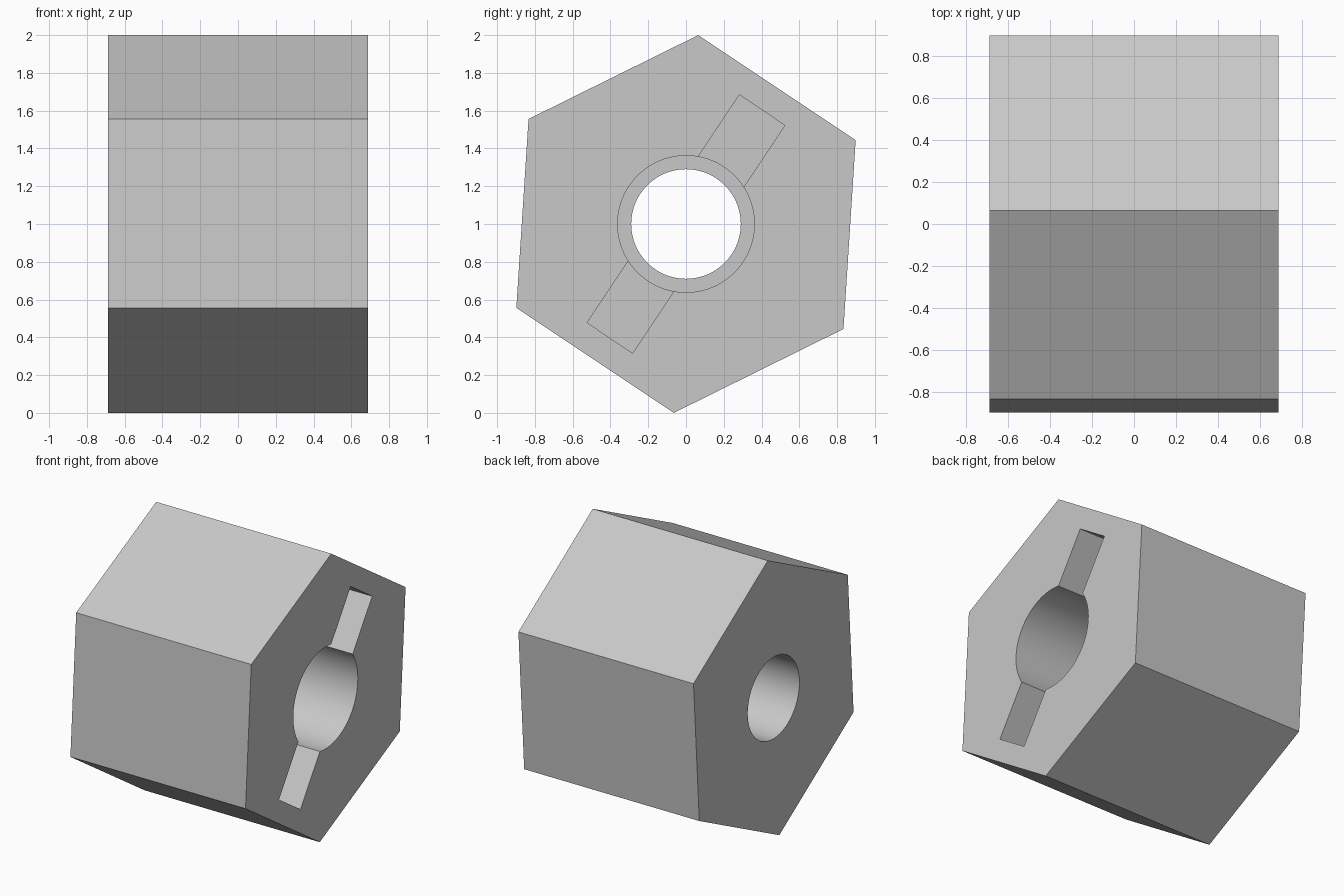
import bpy, bmesh
from math import cos, sin, pi, radians

cube = bpy.data.objects.get("Cube")
if cube:
    bpy.data.objects.remove(cube, do_unlink=True)

HALF = 0.688           # half length along x
TILT = radians(86.3)   # direction of the uppermost hexagon corner

grey = bpy.data.materials.new("plain grey")
grey.use_nodes = True
colour = (0.58, 0.58, 0.58, 1)
grey.diffuse_color = colour
grey.node_tree.nodes["Principled BSDF"].inputs["Base Color"].default_value = colour


def ring(radius, sides, start=0.0):
    return [(radius * cos(start + 2 * pi * i / sides),
             radius * sin(start + 2 * pi * i / sides)) for i in range(sides)]


def prism(name, profile, x0, x1):
    """Extrude a (y, z) profile along x, centred on the bore axis at z = 1."""
    bm = bmesh.new()
    face = bm.faces.new([bm.verts.new((x0, y, z + 1)) for y, z in profile])
    moved = bmesh.ops.extrude_face_region(bm, geom=[face])["geom"]
    verts = [v for v in moved if isinstance(v, bmesh.types.BMVert)]
    bmesh.ops.translate(bm, verts=verts, vec=(x1 - x0, 0, 0))
    bmesh.ops.recalc_face_normals(bm, faces=bm.faces)
    mesh = bpy.data.meshes.new(name)
    bm.to_mesh(mesh)
    bm.free()
    mesh.materials.append(grey)
    obj = bpy.data.objects.new(name, mesh)
    bpy.context.collection.objects.link(obj)
    return obj


# Hexagonal body
body = prism("hex_body", ring(1.002, 6, TILT), -HALF, HALF)

# Cross slot, square to a pair of hexagon flats
a = TILT - pi / 6
slot_profile = [(u * cos(a) - v * sin(a), u * sin(a) + v * cos(a))
                for u, v in ((-0.725, -0.145), (0.725, -0.145),
                             (0.725, 0.145), (-0.725, 0.145))]

# Through bore, wider counterbore and shallow slot
cutters = [
    prism("through_bore_cutter", ring(0.29, 96), -1, 1),
    prism("counterbore_cutter", ring(0.362, 96), HALF - 0.7, 1),
    prism("cross_slot_cutter", slot_profile, HALF - 0.29, 1),
]
for cutter in cutters:
    mod = body.modifiers.new(cutter.name, "BOOLEAN")
    mod.operation = "DIFFERENCE"
    mod.solver = "EXACT"
    mod.object = cutter

# Bake the cuts and drop the cutters
bpy.context.view_layer.objects.active = body
for other in bpy.context.selected_objects:
    other.select_set(False)
body.select_set(True)
for mod in list(body.modifiers):
    bpy.ops.object.modifier_apply(modifier=mod.name)
for cutter in cutters:
    bpy.data.objects.remove(cutter, do_unlink=True)

# Smooth bore walls, crisp edges
bpy.ops.object.shade_smooth_by_angle(angle=radians(20))
